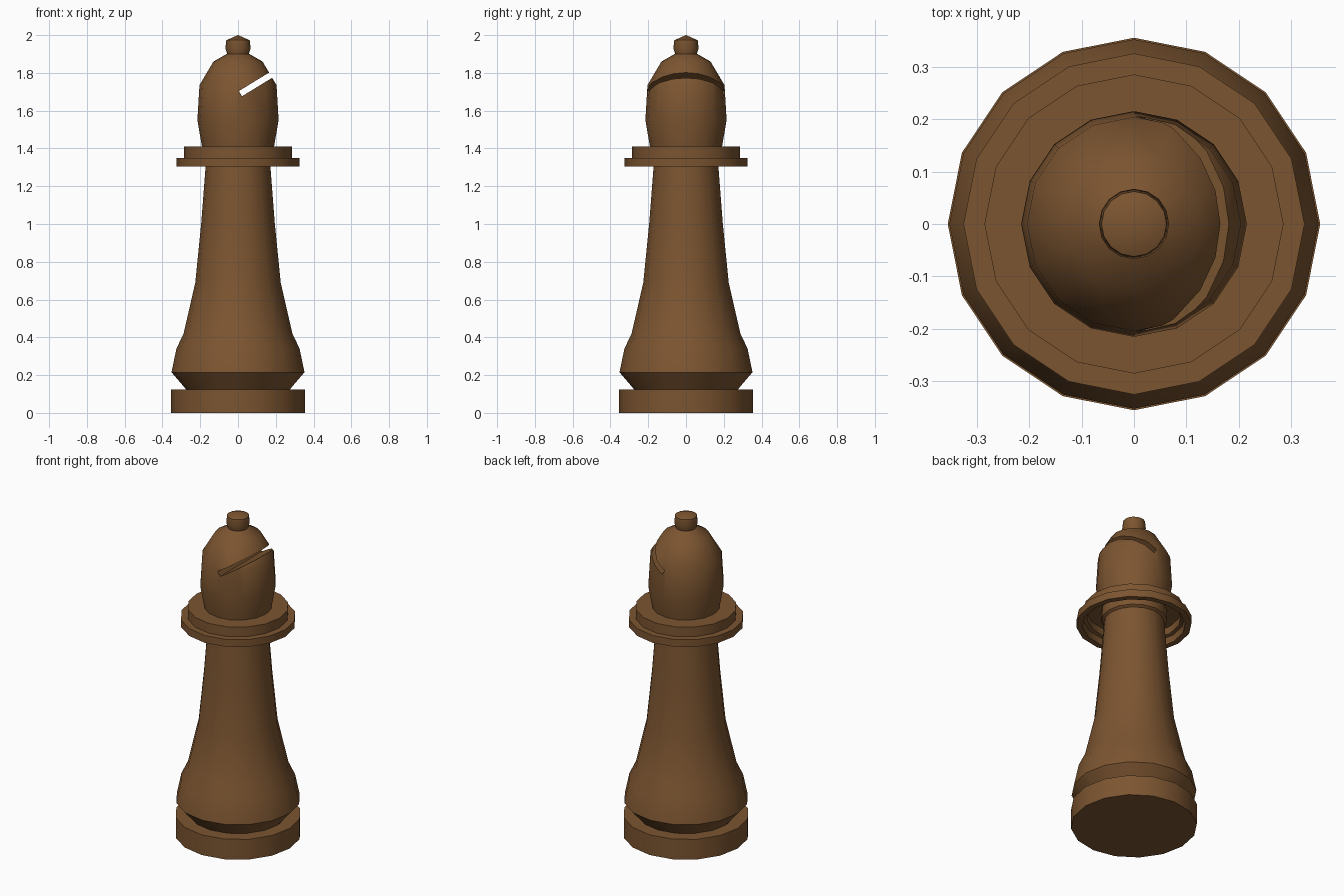
import bpy, bmesh, math

if "Cube" in bpy.data.objects:
    bpy.data.objects.remove(bpy.data.objects["Cube"])

wood = bpy.data.materials.new("brown_wood")
wood.diffuse_color = (0.2, 0.09, 0.03, 1)
wood.use_nodes = True
wood.node_tree.nodes["Principled BSDF"].inputs["Base Color"].default_value = wood.diffuse_color
SIDES = 16


def lathe(name, profile, loop=False):
    """Spin (radius, z) points about z; radius 0 makes a pole."""
    bm = bmesh.new()
    rings = []
    for r, z in profile:
        if r == 0:
            rings.append([bm.verts.new((0, 0, z))] * SIDES)
        else:
            rings.append([bm.verts.new((r * math.cos(i * math.tau / SIDES),
                                        r * math.sin(i * math.tau / SIDES), z))
                          for i in range(SIDES)])
    pairs = list(zip(rings, rings[1:]))
    if loop:
        pairs.append((rings[-1], rings[0]))
    for a, b in pairs:
        for i in range(SIDES):
            j = (i + 1) % SIDES
            quad = list(dict.fromkeys([a[i], a[j], b[j], b[i]]))
            bm.faces.new(quad)
    bmesh.ops.recalc_face_normals(bm, faces=bm.faces)
    mesh = bpy.data.meshes.new(name)
    bm.to_mesh(mesh)
    bm.free()
    mesh.materials.append(wood)
    ob = bpy.data.objects.new(name, mesh)
    bpy.context.collection.objects.link(ob)
    return ob


def smooth(ob):
    bpy.ops.object.select_all(action='DESELECT')
    ob.select_set(True)
    bpy.context.view_layer.objects.active = ob
    bpy.ops.object.shade_smooth_by_angle(angle=math.radians(30))


# Foot disc
base = lathe("base", [(0, 0), (0.355, 0), (0.355, 0.125), (0, 0.125)])

# Flared stem with a small lip under the collar
stem = lathe("stem", [(0, 0.125), (0.275, 0.125), (0.352, 0.215), (0.326, 0.34),
                      (0.288, 0.42), (0.226, 0.69), (0.195, 1.0), (0.17, 1.325),
                      (0.185, 1.335), (0.185, 1.405), (0, 1.405)])

# Stepped collar, hollow from below
collar = lathe("collar", [(0, 1.41), (0.285, 1.41), (0.285, 1.35), (0.325, 1.35),
                          (0.325, 1.305), (0.29, 1.305), (0.285, 1.345),
                          (0.265, 1.35), (0.265, 1.395), (0, 1.395)])

# Head with a slanted slot
head = lathe("head", [(0, 1.405), (0.19, 1.405), (0.215, 1.55), (0.204, 1.735),
                      (0.13, 1.86), (0.06, 1.9), (0, 1.9)])
tilt = math.radians(31.5)
length = 0.4
bpy.ops.mesh.primitive_cube_add(
    size=1, rotation=(0, -tilt, 0),
    location=(0.013 + math.cos(tilt) * length / 2, 0,
              1.69 + math.sin(tilt) * length / 2))
cutter = bpy.context.object
cutter.name = "slot_cutter"
cutter.scale = (length, 1, 0.032)
cutter.data.materials.append(wood)
cutter.hide_render = True
bpy.context.view_layer.update()
cut = head.modifiers.new("slot", 'BOOLEAN')
cut.operation = 'DIFFERENCE'
cut.solver = 'EXACT'
cut.object = cutter
bpy.context.view_layer.objects.active = head
bpy.ops.object.modifier_apply(modifier=cut.name)
bpy.data.objects.remove(cutter, do_unlink=True)

# Top knob
knob = lathe("top_knob", [(0, 1.89), (0.055, 1.895), (0.067, 1.93),
                          (0.062, 1.973), (0, 2.0)])

for part in (base, stem, collar, head, knob):
    smooth(part)
